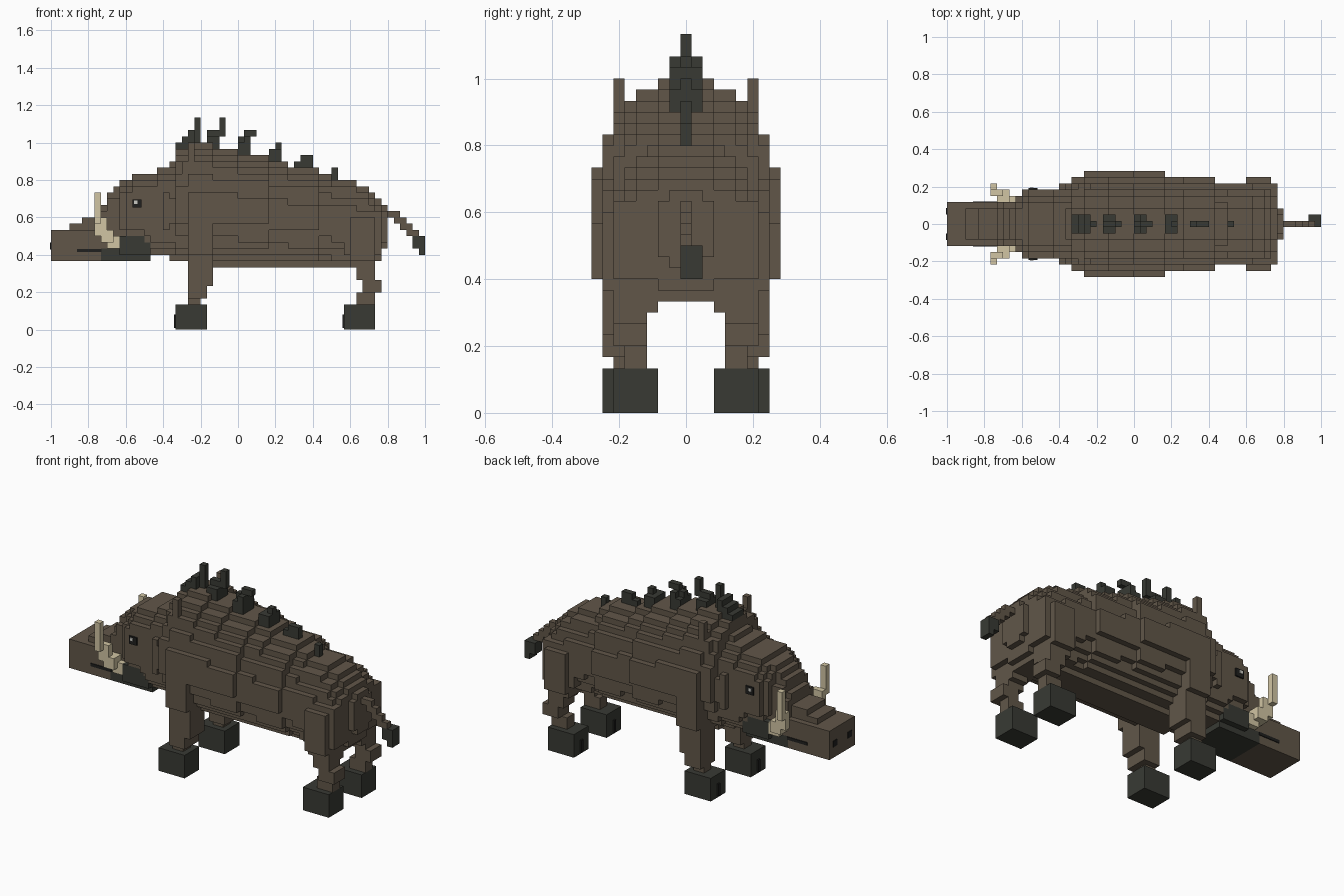
import bpy
import bmesh
from mathutils import Vector

if "Cube" in bpy.data.objects:
    bpy.data.objects.remove(bpy.data.objects["Cube"], do_unlink=True)

U = 1 / 30  # edge length of one block


def material(name, rgb):
    mat = bpy.data.materials.new(name)
    mat.use_nodes = True
    mat.diffuse_color = (*rgb, 1)
    mat.node_tree.nodes["Principled BSDF"].inputs["Base Color"].default_value = (*rgb, 1)
    return mat


BROWN = material("brown_hide", (0.12, 0.094, 0.066))
DARK = material("dark_bristle", (0.04, 0.042, 0.034))
IVORY = material("ivory", (0.64, 0.56, 0.37))
BLACK = material("black", (0.014, 0.014, 0.013))
WHITE = material("eye_glint", (0.6, 0.6, 0.56))


def add_object(name, bm, mat):
    mesh = bpy.data.meshes.new(name)
    bm.to_mesh(mesh)
    bm.free()
    mesh.materials.append(mat)
    obj = bpy.data.objects.new(name, mesh)
    bpy.context.collection.objects.link(obj)


def block(xs, ys, zs):
    """Cells of a block; each span is inclusive."""
    return {(x, y, z) for x in range(xs[0], xs[1] + 1)
            for y in range(ys[0], ys[1] + 1) for z in range(zs[0], zs[1] + 1)}


def mirrored(cells):
    return cells | {(x, -y, z) for x, y, z in cells}


def build_cells(name, cells, mat):
    """Skin a set of cells with only its outer square faces."""
    bm = bmesh.new()
    verts = {}
    for cell in sorted(cells):
        centre = Vector(cell) + Vector((0.5, 0, 0.5))
        for axis in range(3):
            for sign in (-1, 1):
                d = Vector((0, 0, 0))
                d[axis] = sign
                if tuple(int(a + b) for a, b in zip(cell, d)) in cells:
                    continue
                u = Vector((0, 0, 0))
                u[(axis + 1) % 3] = 0.5
                v = d.cross(u)
                corners = []
                for a, b in ((-1, -1), (1, -1), (1, 1), (-1, 1)):
                    p = centre + d * 0.5 + u * a + v * b
                    key = tuple(round(c * 2) for c in p)
                    if key not in verts:
                        verts[key] = bm.verts.new(p * U)
                    corners.append(verts[key])
                bm.faces.new(corners)
    add_object(name, bm, mat)


def plate(name, lo, hi, mat):
    """Small box between two corners, in model units."""
    lo, hi = Vector(lo), Vector(hi)
    bm = bmesh.new()
    bmesh.ops.create_cube(bm, size=1)
    bmesh.ops.scale(bm, vec=hi - lo, verts=bm.verts)
    bmesh.ops.translate(bm, vec=(lo + hi) / 2, verts=bm.verts)
    add_object(name, bm, mat)


def step(table, x):
    return [v for start, v in table if start <= x][-1]


def loft(x0, x1, top, bottom, width, power):
    """Fill a stepped body of rounded cross-sections along x."""
    cells = set()
    for x in range(x0, x1):
        t, b, w = step(top, x), step(bottom, x), step(width, x)
        for z in range(b, t):
            r = abs(z + 0.5 - (t + b) / 2) / ((t - b) / 2)
            half = int(w * (1 - r ** power) ** (1 / power))
            cells |= block((x, x), (-half, half), (z, z))
    return cells


# Torso, with stepped shoulders and thighs
torso = loft(
    -12, 24,
    [(-12, 26), (-11, 27), (-10, 29), (-8, 30), (-4, 29), (0, 28), (5, 27), (8, 26),
     (13, 25), (15, 24), (19, 23), (21, 22), (22, 21), (23, 20)],
    [(-12, 12), (-11, 11), (-8, 10), (22, 11), (23, 13)],
    [(-12, 6.3), (-10, 7.3), (-8, 8.2), (5, 7.3), (13, 6.5), (23, 2.7)], 2)
shoulder = block((-8, -5), (5, 7), (11, 23)) | block((-8, -5), (8, 8), (12, 21))
thigh = (block((18, 21), (3, 7), (11, 17)) | block((17, 22), (3, 6), (12, 18))
         | block((18, 21), (4, 6), (10, 10)))
build_cells("torso", torso | mirrored(shoulder | thigh), BROWN)

# Head above a narrower dark jaw
head = loft(
    -22, -11,
    [(-22, 20), (-21, 22), (-20, 23), (-19, 24), (-17, 25), (-13, 26)],
    [(-22, 13), (-19, 14), (-15, 13), (-14, 12)],
    [(-22, 3.6), (-19, 4.8), (-18, 5.9), (-12, 6.4)], 2.6)
build_cells("head", head, BROWN)
jaw = (block((-22, -15), (-3, 3), (11, 12)) | block((-19, -16), (-4, 4), (12, 14))
       | block((-15, -15), (-4, 4), (12, 13)))
build_cells("jaw", jaw, DARK)

# Snout with a ridge stepping up to the brow
snout = (block((-30, -23), (-3, 3), (11, 15)) | block((-22, -20), (-3, 3), (13, 16))
         | block((-27, -21), (-2, 2), (16, 16)) | block((-25, -21), (-2, 2), (17, 17)))
build_cells("snout", snout, BROWN)

# Ears
ear = block((-8, -8), (6, 6), (23, 29)) | block((-9, -9), (6, 6), (22, 26))
build_cells("ears", mirrored(ear), BROWN)

# Tusks curving out and up
tusk = (block((-21, -19), (4, 4), (13, 14)) | block((-22, -21), (4, 5), (14, 15))
        | block((-23, -22), (5, 5), (15, 17)) | block((-23, -23), (6, 6), (17, 21)))
build_cells("tusks", mirrored(tusk), IVORY)

# Bristle tufts along the spine: x, lowest cell, highest cell, top of the wide base
tufts = [(-10, 28, 29, 29), (-9, 28, 30, 30), (-8, 29, 31, 31), (-7, 30, 33, 0),
         (-5, 28, 31, 30), (-4, 28, 31, 30), (-3, 31, 33, 0),
         (0, 27, 30, 29), (1, 27, 31, 30), (2, 31, 31, 0),
         (5, 26, 28, 28), (6, 26, 29, 28),
         (9, 25, 26, 25), (10, 25, 27, 25), (11, 25, 27, 25), (15, 24, 25, 0)]
mane = set()
for x, low, high, base in tufts:
    mane |= block((x, x), (0, 0), (low, high)) | block((x, x), (-1, 1), (low, base))
build_cells("mane", mane, DARK)

# Tail and tuft
tail = block((24, 25), (0, 0), (18, 18))
for i in range(3):
    tail |= block((25 + i, 26 + i), (0, 0), (17 - i, 17 - i))
build_cells("tail", tail, BROWN)
build_cells("tail_tuft", block((28, 28), (0, 1), (13, 14)) | block((29, 29), (0, 1), (12, 14)), DARK)

# Legs
front_leg = (block((-8, -7), (5, 6), (4, 4)) | block((-8, -6), (4, 7), (5, 6))
             | block((-8, -5), (4, 7), (7, 12)))
hind_leg = (block((19, 21), (4, 5), (4, 5)) | block((20, 22), (4, 6), (6, 7))
            | block((19, 21), (4, 6), (8, 8)) | block((19, 21), (3, 6), (9, 9))
            | block((18, 21), (3, 6), (10, 11)))
build_cells("front_legs", mirrored(front_leg), BROWN)
build_cells("hind_legs", mirrored(hind_leg), BROWN)

# Hooves with a cleft mark, plus face details on both sides
for s, side in ((1, "left"), (-1, "right")):
    def mirror_plate(name, x, y, z, mat):
        ys = sorted((s * y[0], s * y[1]))
        plate(f"{name}_{side}", (x[0], ys[0], z[0]), (x[1], ys[1], z[1]), mat)

    for label, x, y in (("front", -10 * U, 5.5 * U), ("hind", 17 * U, 4.5 * U)):
        mirror_plate(label + "_hoof", (x, x + 5 * U), (y - 2 * U, y + 2 * U), (0, 4 * U), DARK)
        mirror_plate(label + "_cleft", (x - 0.009, x), (y - 0.008, y + 0.008), (0.01, 0.08), BLACK)
    mirror_plate("eye", (-0.565, -0.515), (0.183, 0.192), (0.652, 0.697), BLACK)
    mirror_plate("eye_glint", (-0.555, -0.538), (0.19, 0.196), (0.673, 0.69), WHITE)
    mirror_plate("nostril", (-1.004, -1), (0.05, 0.085), (0.43, 0.465), BLACK)
    mirror_plate("mouth_line", (-0.86, -0.73), (0.116, 0.121), (0.415, 0.432), BLACK)
